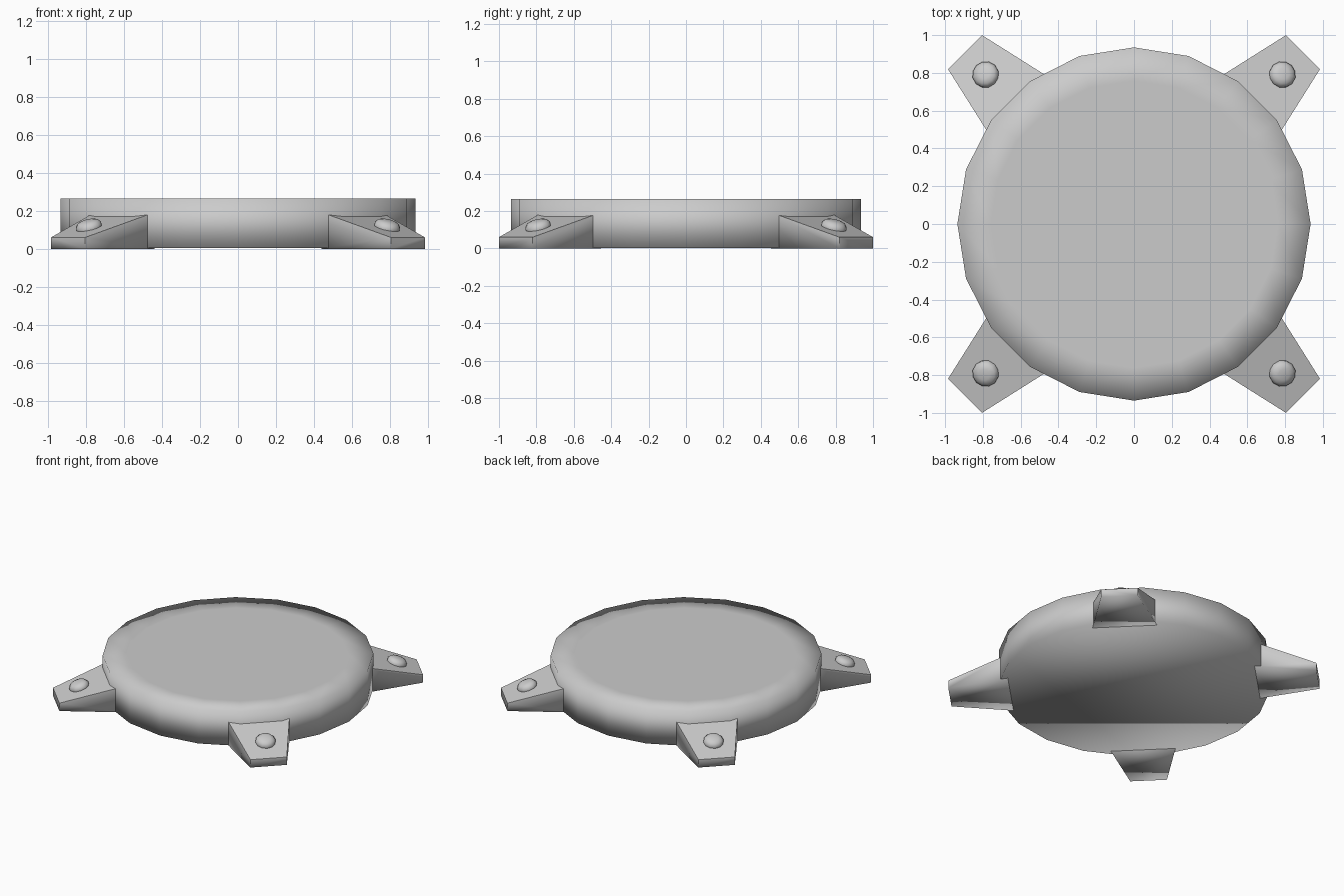
import bpy, bmesh, math
from mathutils import Vector

if "Cube" in bpy.data.objects:
    bpy.data.objects.remove(bpy.data.objects["Cube"])


def finish(bm, name):
    bmesh.ops.recalc_face_normals(bm, faces=bm.faces)
    for f in bm.faces:
        f.smooth = True
    me = bpy.data.meshes.new(name)
    bm.to_mesh(me)
    bm.free()
    ob = bpy.data.objects.new(name, me)
    bpy.context.collection.objects.link(ob)
    return ob


def lathe(name, rings, sides):
    """Solid of revolution from (radius, height) rings, capped at both ends."""
    bm = bmesh.new()
    loops = [[bm.verts.new((r * math.cos(2 * math.pi * i / sides),
                            r * math.sin(2 * math.pi * i / sides), z))
              for i in range(sides)] for r, z in rings]
    for a, b in zip(loops, loops[1:]):
        for i in range(sides):
            j = (i + 1) % sides
            bm.faces.new((a[i], a[j], b[j], b[i]))
    bm.faces.new(loops[0])
    bm.faces.new(loops[-1])
    return finish(bm, name)


# Round body: 20-sided disc with a flat inset on top, softly shaded
lathe("round_body", [(0.935, 0.003), (0.935, 0.265), (0.76, 0.265)], 20)

# Foot outline in the +x +y corner: (x, y, top height)
OUTLINE = [(0.805, 1.0, 0.06), (0.985, 0.82, 0.06),
           (0.755, 0.455, 0.192), (0.44, 0.77, 0.192)]


def foot(name, sx, sy):
    bm = bmesh.new()
    low = [bm.verts.new((sx * x, sy * y, 0)) for x, y, z in OUTLINE]
    top = [bm.verts.new((sx * x, sy * y, z)) for x, y, z in OUTLINE]
    bm.faces.new(low)
    lid = bm.faces.new(top)
    for i in range(4):
        j = (i + 1) % 4
        bm.faces.new((low[i], low[j], top[j], top[i]))
    for e in bm.edges:
        if e in lid.edges[:] or abs(e.verts[0].co.z - e.verts[1].co.z) > 0.03:
            e.smooth = False
    finish(bm, name)


def bolt(name, sx, sy):
    ob = lathe(name, [(0.07, -0.02), (0.07, 0.012), (0.055, 0.03), (0.03, 0.038)], 12)
    normal = Vector((sx * 0.225, sy * 0.225, 0.95))
    ob.rotation_euler = normal.to_track_quat('Z', 'Y').to_euler()
    ob.location = (sx * 0.785, sy * 0.79, 0.113)


# Four sloping corner feet, each with a domed bolt
for sx, side in ((-1, "left"), (1, "right")):
    for sy, end in ((-1, "front"), (1, "back")):
        foot(f"{end}_{side}_foot", sx, sy)
        bolt(f"{end}_{side}_bolt", sx, sy)
